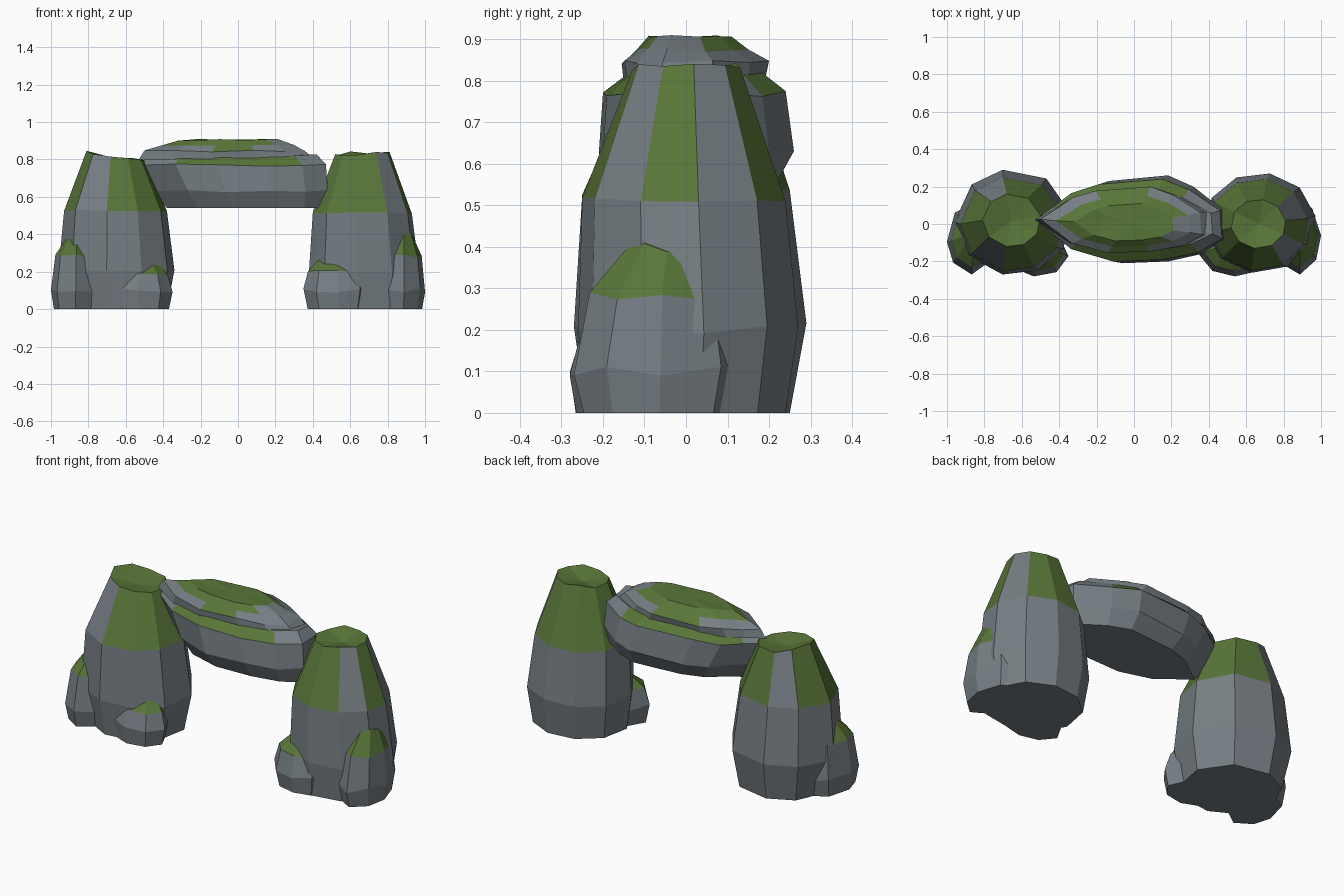
import bpy, bmesh, math, random
from mathutils import Vector

random.seed(4)
if "Cube" in bpy.data.objects:
    bpy.data.objects.remove(bpy.data.objects["Cube"])


def material(name, colour):
    mat = bpy.data.materials.new(name)
    mat.use_nodes = True
    mat.diffuse_color = colour
    mat.node_tree.nodes["Principled BSDF"].inputs["Base Color"].default_value = colour
    return mat


STONE = material("grey stone", (0.18, 0.21, 0.23, 1))
MOSS = material("green moss", (0.1, 0.18, 0.04, 1))


def circle(angles):
    return [(math.cos(math.radians(a)), math.sin(math.radians(a))) for a in angles]


def fitted(outline):
    """Scale an outline to the unit square so that ring bounds are exact."""
    xs, ys = zip(*outline)
    fit = lambda v, vs: (v - min(vs)) / (max(vs) - min(vs))
    return [(fit(x, xs), fit(y, ys)) for x, y in outline]


def loft(name, outline, levels, mossy, tilt=0, dip=0, rough=0.012):
    """Stack rings (z, x0, x1, y0, y1); mossy(band, side, centre) picks the faces with moss."""
    bm = bmesh.new()
    outline = fitted(outline)
    n, last = len(outline), len(levels) - 1
    rings = []
    for k, (z, x0, x1, y0, y1) in enumerate(levels):
        ring = []
        for u, v in outline:
            dz = random.uniform(-rough, rough) if k else 0
            if k == last:
                dz -= tilt * u
            ring.append(bm.verts.new((x0 + u * (x1 - x0), y0 + v * (y1 - y0), z + dz)))
        rings.append(ring)
    bm.faces.new(rings[0][::-1])

    def add(verts, band, side):
        face = bm.faces.new(verts)
        face.material_index = int(mossy(band, side, face.calc_center_median()))

    for band in range(last):
        low, high = rings[band], rings[band + 1]
        for i in range(n):
            j = (i + 1) % n
            add((low[i], low[j], high[j], high[i]), band, i)
    # Creased top made as a fan around a middle point
    middle = sum((v.co for v in rings[-1]), Vector()) / n
    tip = bm.verts.new(middle - Vector((0, 0, dip)))
    for i in range(n):
        add((rings[-1][i], rings[-1][(i + 1) % n], tip), last, i)
    bmesh.ops.recalc_face_normals(bm, faces=bm.faces[:])
    mesh = bpy.data.meshes.new(name)
    bm.to_mesh(mesh)
    bm.free()
    mesh.materials.append(STONE)
    mesh.materials.append(MOSS)
    obj = bpy.data.objects.new(name, mesh)
    bpy.context.collection.objects.link(obj)
    return obj


def pillar(name, angles, levels, bare, tilt):
    # Moss covers the upper band except on a few bare sides
    loft(name, circle(angles), levels,
         lambda band, side, c: band == 3 or (band == 2 and side not in bare),
         tilt, dip=0.03, rough=0.01)


# Two standing pillars
pillar("right_pillar", (-180, -141, -100, -65, -30, 10, 55, 100, 135), [
    (0, -0.91, -0.38, -0.24, 0.25),
    (0.21, -0.96, -0.34, -0.27, 0.29),
    (0.53, -0.93, -0.38, -0.25, 0.25),
    (0.84, -0.81, -0.5, -0.12, 0.16)], {1, 7}, tilt=0.05)
pillar("left_pillar", (-135, -98, -60, -25, 8, 45, 80, 115, 150, 190), [
    (0, 0.41, 0.94, -0.24, 0.24),
    (0.2, 0.38, 0.97, -0.26, 0.27),
    (0.51, 0.4, 0.93, -0.25, 0.24),
    (0.83, 0.52, 0.81, -0.13, 0.13)], {2, 4}, tilt=-0.01)


# Small boulders leaning on the pillars, with mossy caps
def boulder(name, x, y, rx, ry, moss_z, top, lean):
    levels = []
    for z, s, shift in ((0, 0.88, 0), (0.1, 1, 0), (moss_z, 0.84, 0.3), (top, 0.42, 1)):
        cx, cy = x + lean[0] * shift, y + lean[1] * shift
        levels.append((z, cx - rx * s, cx + rx * s, cy - ry * s, cy + ry * s))
    angles = [i * 45 + random.uniform(-9, 9) for i in range(8)]
    loft(name, circle(angles), levels, lambda band, side, c: band > 1, dip=-0.01)


boulder("right_outer_boulder", -0.87, -0.08, 0.13, 0.19, 0.28, 0.37, (0.01, 0.02))
boulder("right_front_boulder", -0.51, -0.16, 0.16, 0.12, 0.19, 0.27, (0, 0.03))
boulder("left_front_boulder", 0.54, -0.15, 0.19, 0.13, 0.2, 0.26, (-0.02, 0.03))
boulder("left_outer_boulder", 0.87, -0.07, 0.13, 0.2, 0.28, 0.4, (0.01, 0.02))

# Lying capstone: a broad lower body with a mossy ledge
cap_outline = [(-0.55, 0.03), (-0.35, -0.14), (-0.12, -0.21), (0.15, -0.2),
               (0.35, -0.16), (0.48, -0.08), (0.47, 0.08), (0.3, 0.2),
               (0.15, 0.26), (-0.2, 0.23), (-0.35, 0.18), (-0.45, 0.1)]
loft("capstone_body", cap_outline, [
    (0.54, -0.38, 0.46, -0.16, 0.21),
    (0.63, -0.45, 0.48, -0.21, 0.26),
    (0.77, -0.53, 0.47, -0.2, 0.24),
    (0.82, -0.48, 0.42, -0.14, 0.18)],
    lambda band, side, c: band == 2 and -0.4 < c.x < 0.3, rough=0.008)

# Thin upper slab with a bare rim and mossy crown
loft("capstone_slab", cap_outline, [
    (0.8, -0.53, 0.41, -0.15, 0.19),
    (0.845, -0.5, 0.36, -0.155, 0.2),
    (0.875, -0.42, 0.3, -0.12, 0.15),
    (0.905, -0.32, 0.21, -0.09, 0.11)],
    lambda band, side, c: band == 3 or (band == 2 and c.x < 0.2) or (band == 1 and abs(c.x) < 0.1),
    rough=0.005)
